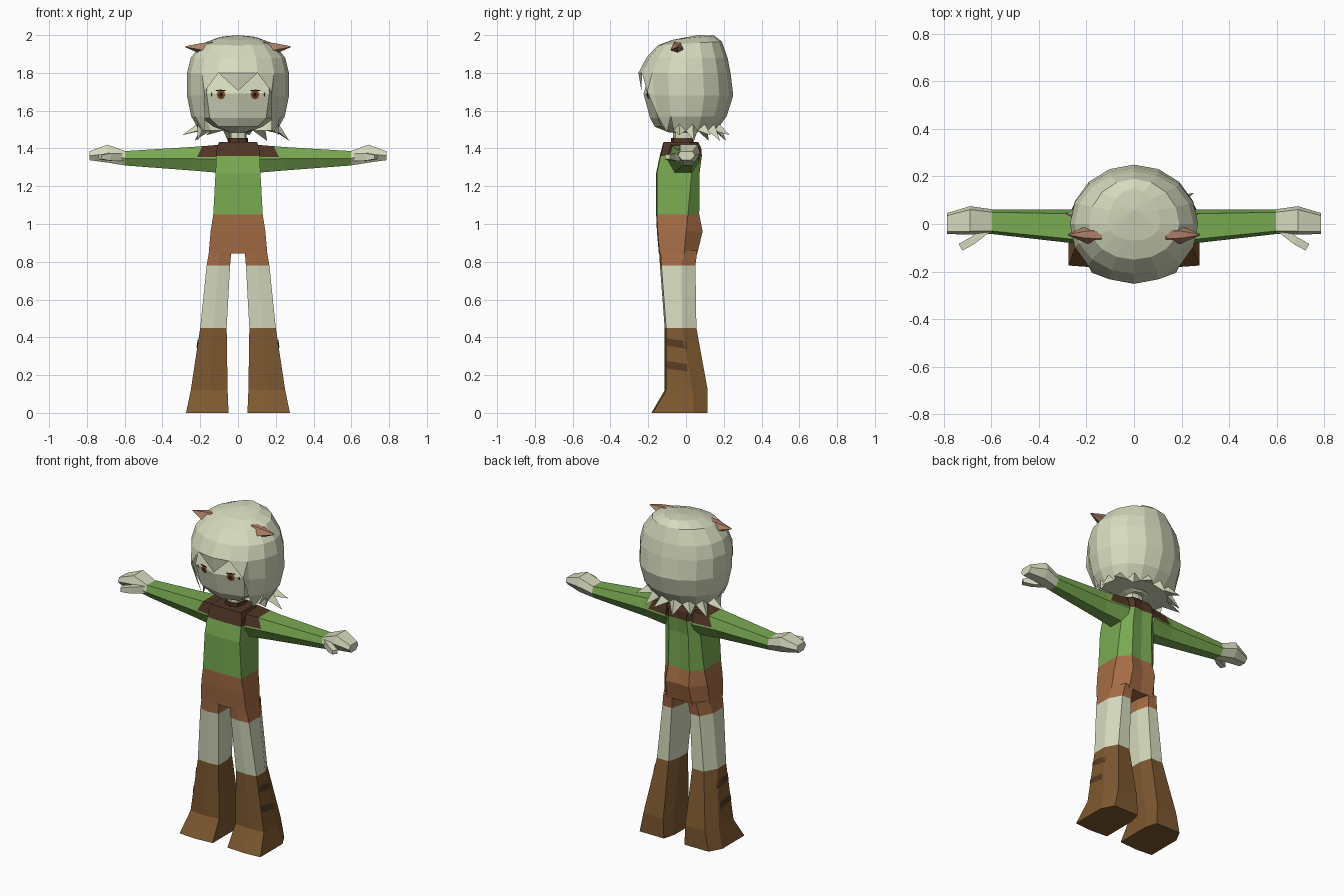
import bpy, bmesh, math
from mathutils import Vector
from mathutils.bvhtree import BVHTree

if "Cube" in bpy.data.objects:
    bpy.data.objects.remove(bpy.data.objects["Cube"])


def material(name, hexcol):
    lin = []
    for i in (0, 2, 4):
        c = int(hexcol[i:i + 2], 16) / 255
        lin.append(c / 12.92 if c <= 0.04045 else ((c + 0.055) / 1.055) ** 2.4)
    m = bpy.data.materials.new(name)
    m.diffuse_color = (*lin, 1)
    m.use_nodes = True
    m.node_tree.nodes["Principled BSDF"].inputs["Base Color"].default_value = m.diffuse_color
    return m


CREAM = material("cream", "D6DBBE")
GREEN = material("sweater green", "7AAA52")
RUST = material("shorts rust", "A56C45")
BOOT = material("boot brown", "7D5830")
DARK = material("collar dark brown", "513526")
STRAP = material("strap brown", "553A22")
HORN = material("horn tan", "AE8068")
IRIS = material("eye brown", "7A4522")
BLACK = material("pupil black", "24160F")


def finish(name, bm, mats, rule=None, mirror=False):
    """Turn a bmesh into an object, colouring faces by a rule on their centre."""
    bmesh.ops.recalc_face_normals(bm, faces=bm.faces)
    if rule:
        for f in bm.faces:
            f.material_index = rule(f.calc_center_median())
    me = bpy.data.meshes.new(name)
    bm.to_mesh(me)
    ob = bpy.data.objects.new(name, me)
    bpy.context.collection.objects.link(ob)
    for m in mats:
        me.materials.append(m)
    if mirror:
        ob.modifiers.new("Mirror", 'MIRROR').use_mirror_merge = False
    return ob


def loft(rings):
    """Skin closed rings of points and cap both ends."""
    bm = bmesh.new()
    rows = [[bm.verts.new(p) for p in r] for r in rings]
    n = len(rows[0])
    for a, b in zip(rows, rows[1:]):
        for i in range(n):
            bm.faces.new((a[i], a[(i + 1) % n], b[(i + 1) % n], b[i]))
    bm.faces.new(rows[0])
    bm.faces.new(rows[-1])
    bmesh.ops.recalc_face_normals(bm, faces=bm.faces)
    return bm


def decal(name, points, direction, tree, mat, lift):
    """Thin plate whose fan of points is dropped onto a surface."""
    d = Vector(direction)
    bm = bmesh.new()
    vs = []
    for p in points:
        hit = tree.ray_cast(Vector(p) - d, d)[0]
        vs.append(bm.verts.new((hit if hit else Vector(p)) - d * lift))
    for i in range(1, len(vs)):
        bm.faces.new((vs[0], vs[i], vs[i % (len(vs) - 1) + 1]))
    return finish(name, bm, [mat], mirror=True)


# Legs: boots, stockings and shorts hems
def leg_ring(z, xi, xo, yf, ym, yb):
    return [(xi, yf, z), ((xi + xo) / 2, yf - 0.008, z), (xo, yf, z), (xo, ym, z),
            (xo - 0.04, yb, z), (xi + 0.02, yb, z), (xi, ym, z)]


leg = loft([leg_ring(*r) for r in (
    (0, .05, .275, -.175, .04, .115), (.12, .055, .25, -.105, .035, .115),
    (.45, .06, .2, -.105, -.02, .055), (.78, .042, .166, -.13, -.025, .05),
    (.86, .035, .152, -.135, -.01, .06))])
leg_tree = BVHTree.FromBMesh(leg)
finish("legs", leg, [BOOT, CREAM, RUST],
       lambda c: 0 if c.z < .45 else 1 if c.z < .78 else 2, mirror=True)

# Boot straps on the outer sides
for k, z in enumerate((.37, .25)):
    pts = [(.3, -.05, z)] + [(.3, y, z + dz) for y, dz in
                             ((-.103, -.015), (-.05, -.022), (.008, -.032),
                              (.004, .008), (-.05, .018), (-.103, .024))]
    decal(f"boot_strap_{k + 1}", pts, (-1, 0, 0), leg_tree, STRAP, 0.004)


# Torso: shorts, sweater and collar
def torso_ring(z, w, yf, ym, yb):
    return [(-w, yf, z), (0, yf - .004, z), (w, yf, z), (w, ym, z), (w * .55, yb, z),
            (0, yb - .008, z), (-w * .55, yb, z), (-w, ym, z)]


torso = loft([torso_ring(*r) for r in (
    (.845, .155, -.14, -.01, .06), (.96, .145, -.15, 0, .088), (1.05, .131, -.154, .01, .07),
    (1.27, .119, -.154, .03, .072), (1.36, .115, -.135, .03, .084),
    (1.405, .112, -.123, .03, .08), (1.435, .1, -.115, .02, .065))])
finish("torso", torso, [RUST, GREEN, DARK],
       lambda c: 0 if c.z < 1.05 else 1 if c.z < 1.36 else 2)


# Arms, with the collar draped over the shoulders
def arm_ring(x, yf, yb, zb, zt):
    zm, q = (zb + zt) / 2, (yb - yf) * .12
    return [(x, yf + q, zt), (x, yf, zm), (x, yf + 2 * q, zb),
            (x, yb - 2 * q, zb), (x, yb, zm), (x, yb - q, zt)]


arm = loft([arm_ring(*r) for r in (
    (.09, -.105, .075, 1.27, 1.42), (.24, -.083, .06, 1.283, 1.408),
    (.6, -.042, .062, 1.31, 1.386))])
for co, no in (((.215, 0, 1.36), (1, 0, .5)), ((0, 0, 1.355), (0, 0, 1))):
    bmesh.ops.bisect_plane(arm, geom=arm.verts[:] + arm.edges[:] + arm.faces[:],
                           plane_co=co, plane_no=no)
finish("arms", arm, [GREEN, DARK],
       lambda c: 1 if c.z > 1.355 and c.x + .5 * (c.z - 1.36) < .215 else 0, mirror=True)

# Hands and thumbs
finish("hands", loft([arm_ring(*r) for r in (
    (.598, -.042, .062, 1.31, 1.386), (.69, -.045, .075, 1.325, 1.42),
    (.787, -.042, .046, 1.338, 1.385))]), [CREAM], mirror=True)
thumb = []
for x, y, h in ((.615, -.02, .022), (.68, -.07, .02), (.73, -.098, .012)):
    thumb.append([(x - .008, y - .014, 1.355 - h), (x + .008, y + .014, 1.355 - h),
                  (x + .008, y + .014, 1.355 + h), (x - .008, y - .014, 1.355 + h)])
finish("thumbs", loft(thumb), [CREAM], mirror=True)


# Round sections for neck, head and hair; index 0 faces front
def oval(z, w, yf, yb, n, power=1.0, tilt=0.0):
    pts = []
    for j in range(n):
        s, c = math.sin(2 * math.pi * j / n), math.cos(2 * math.pi * j / n)
        x = math.copysign(abs(s) ** power, s) * w
        y = abs(c) ** power * (yf if c > 0 else yb)
        pts.append((x, y, z + tilt * y))
    return pts


finish("neck", loft([oval(z, .045, -.07, .035, 8, .6) for z in (1.41, 1.53)]), [CREAM])
finish("choker", loft([oval(z, .052, -.08, .04, 8, .6) for z in (1.43, 1.456)]), [DARK])

# Face and skull
skull = loft([oval(*r, 8, .7) for r in (
    (1.485, .05, -.09, .06), (1.515, .13, -.165, .1), (1.56, .19, -.19, .15),
    (1.69, .212, -.225, .2), (1.8, .2, -.19, .18))])
skull_tree = BVHTree.FromBMesh(skull)
finish("face", skull, [CREAM])


# Eyes with pupils and lashes
def disc(cx, cz, rx, rz, n=8):
    return [(cx, -.3, cz)] + [(cx + rx * math.cos(2 * math.pi * i / n), -.3,
                               cz + rz * math.sin(2 * math.pi * i / n)) for i in range(n)]


decal("iris", disc(.09, 1.685, .023, .026), (0, 1, 0), skull_tree, IRIS, .005)
decal("pupil", disc(.09, 1.685, .009, .013), (0, 1, 0), skull_tree, BLACK, .008)
decal("eyelash", disc(.092, 1.707, .03, .004), (0, 1, 0), skull_tree, BLACK, .009)
decal("eye_corner", disc(.14, 1.686, .004, .012), (0, 1, 0), skull_tree, BLACK, .006)

# Hair shell, open around the face
N = 16
levels = [oval(*r) for r in (
    (1.982, .11, -.07, .15, N, 1, .1), (1.955, .19, -.15, .19, N, 1, .06),
    (1.88, .25, -.21, .22, N), (1.8, .27, -.252, .236, N), (1.68, .27, -.235, .25, N),
    (1.57, .248, -.21, .215, N), (1.495, .205, -.17, .16, N))]
hair = bmesh.new()
rows = [[hair.verts.new(p) for p in r] for r in levels]
crown = hair.verts.new((0, .06, 2.0))
for j in range(N):
    k = (j + 1) % N
    hair.faces.new((crown, rows[0][j], rows[0][k]))
    depth = 6 if 3 <= j <= 12 else 5 if j in (2, 13) else 3
    for a, b in zip(rows[:depth], rows[1:depth + 1]):
        hair.faces.new((a[j], a[k], b[k], b[j]))
# Fringe: one centre lock and two side locks
tip = hair.verts.new((0, -.236, 1.705))
top = rows[3]
hair.faces.new((top[15], top[0], tip))
hair.faces.new((top[0], top[1], tip))
for s, a, b in ((1, 1, 2), (-1, 15, 14)):
    lock = hair.verts.new((s * .178, -.205, 1.7))
    hair.faces.new((top[a], top[b], lock))
    hair.faces.new((top[b], rows[4][b], lock))
    hair.faces.new((rows[4][b], rows[5][b], lock))
hair.faces.new(rows[6][3:14])
finish("hair", hair, [CREAM])

# Hair tips flicking out around the hem
tips = bmesh.new()
for j in range(2, 14):
    front = j in (2, 13)
    low, up = (levels[5], levels[4]) if front else (levels[6], levels[5])
    a, b = Vector(low[j]), Vector(low[(j + 1) % N])
    mid = (a + b) / 2
    root = mid.lerp((Vector(up[j]) + Vector(up[(j + 1) % N])) / 2, .45) * 1.0
    flick = .88 if front else 1.08 if j in (3, 12) else 1.5 if j % 2 else 1.38
    end = Vector((mid.x * flick, mid.y * flick, 1.485 if front else 1.44 + .03 * (j % 2)))
    v = [tips.verts.new(p) for p in (a, b, root, end)]
    for t in ((0, 1, 3), (0, 2, 3), (1, 2, 3), (0, 1, 2)):
        tips.faces.new([v[i] for i in t])
finish("hair_tips", tips, [CREAM])

# Small horns
horn = []
for x, z, ry, rz in ((.13, 1.925, .042, .04), (.2, 1.93, .036, .026), (.277, 1.938, .003, .003)):
    horn.append([(x + .15 * (ry - abs(dy)), -.045 + dy, z + dz) for dy, dz in
                 ((-ry, -rz * .3), (0, -rz), (ry, -rz * .3), (ry * .4, rz), (-ry * .4, rz))])
finish("horns", loft(horn), [HORN], mirror=True)
